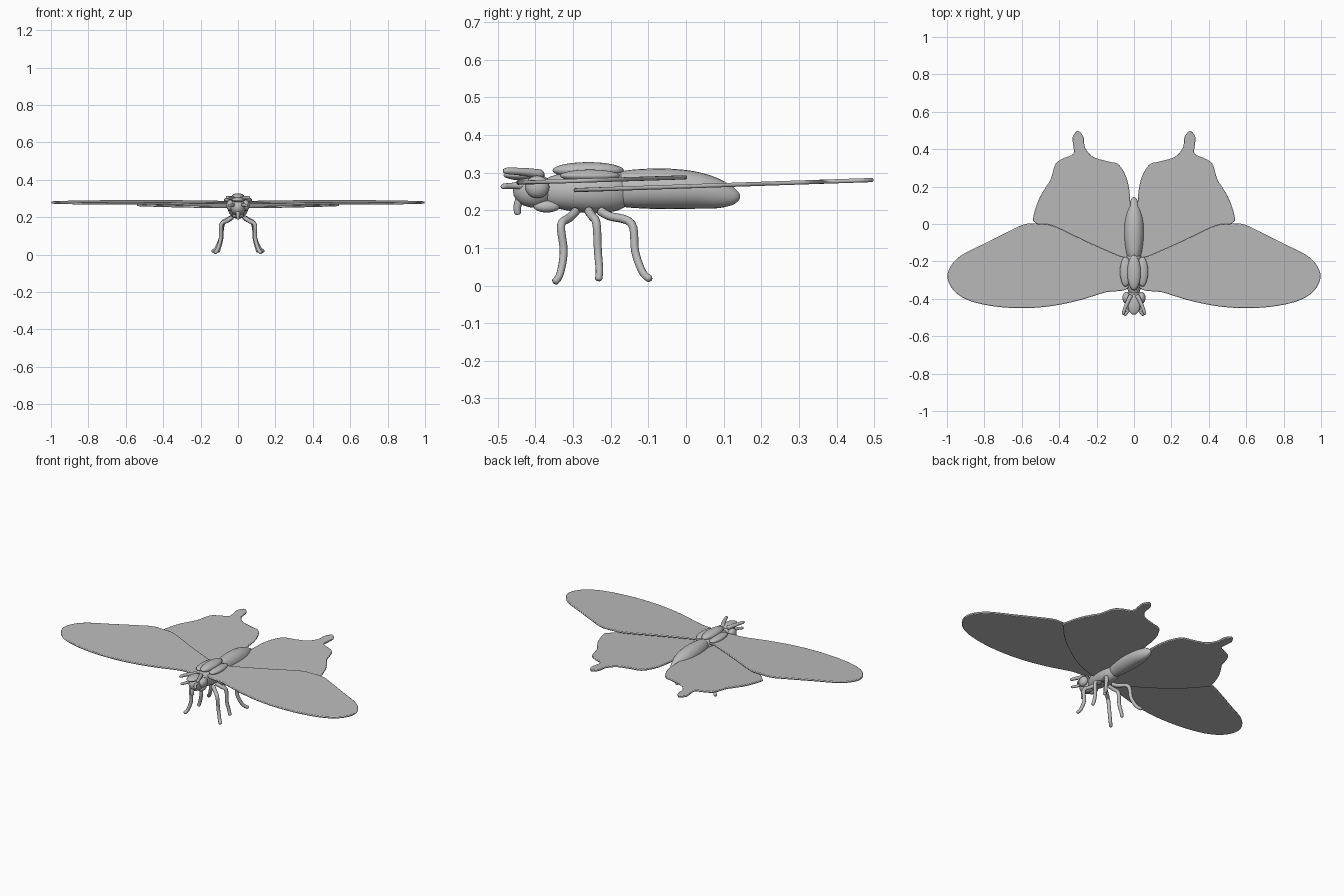
import bpy, bmesh, math
from mathutils import Vector

cube = bpy.data.objects.get("Cube")
if cube:
    bpy.data.objects.remove(cube, do_unlink=True)

grey = bpy.data.materials.new("plain grey")
grey.use_nodes = True
COLOUR = (0.5, 0.5, 0.5, 1)
grey.diffuse_color = COLOUR
grey.node_tree.nodes["Principled BSDF"].inputs["Base Color"].default_value = COLOUR


def finish(name, bm, angle=180):
    bmesh.ops.recalc_face_normals(bm, faces=bm.faces)
    mesh = bpy.data.meshes.new(name)
    bm.to_mesh(mesh)
    bm.free()
    mesh.materials.append(grey)
    obj = bpy.data.objects.new(name, mesh)
    bpy.context.collection.objects.link(obj)
    bpy.ops.object.select_all(action='DESELECT')
    bpy.context.view_layer.objects.active = obj
    obj.select_set(True)
    bpy.ops.object.shade_smooth_by_angle(angle=math.radians(angle))
    return obj


def spline(points, closed=False, steps=5):
    """Smooth curve through the points."""
    pts = [Vector(p) for p in points]
    n = len(pts)
    pick = (lambda i: pts[i % n]) if closed else (lambda i: pts[max(0, min(n - 1, i))])
    out = []
    for i in range(n if closed else n - 1):
        a, b, c, d = (pick(i + k) for k in (-1, 0, 1, 2))
        for s in range(steps):
            t = s / steps
            out.append(0.5 * (2 * b + (c - a) * t + (2 * a - 5 * b + 4 * c - d) * t * t
                              + (3 * b - a - 3 * c + d) * t ** 3))
    if not closed:
        out.append(pts[-1])
    return out


def skin(bm, rings):
    loops = [[bm.verts.new(p) for p in ring] for ring in rings]
    n = len(loops[0])
    for a, b in zip(loops, loops[1:]):
        for i in range(n):
            bm.faces.new((a[i], a[(i + 1) % n], b[(i + 1) % n], b[i]))
    for end in (loops[0], loops[-1]):
        bm.faces.new(end)


def body(name, sections, sides=24):
    """Loft of ellipses along y; each section is y, z, half width, half height."""
    bm = bmesh.new()
    rings = []
    for y, z, w, h in spline(sections):
        turn = [math.tau * i / sides for i in range(sides)]
        rings.append([(w * math.cos(t), y, z + h * math.sin(t)) for t in turn])
    skin(bm, rings)
    return finish(name, bm)


def tube(name, points, r0, r1, side):
    """Tapered round limb along a smooth path."""
    path = [Vector((p.x * side, p.y, p.z)) for p in spline(points)]
    bm = bmesh.new()
    rings = []
    last = len(path) - 1
    for i, p in enumerate(path):
        d = (path[min(i + 1, last)] - path[max(i - 1, 0)]).normalized()
        u = d.cross(Vector((0.3, 0.9, 0.3))).normalized()
        v = d.cross(u)
        r = r0 + (r1 - r0) * i / last
        if i in (0, last):
            r *= 0.6
        rings.append([p + r * (u * math.cos(math.tau * k / 10) + v * math.sin(math.tau * k / 10))
                      for k in range(10)])
    skin(bm, rings)
    return finish(name, bm)


def blob(name, centre, size, side=1):
    bm = bmesh.new()
    bmesh.ops.create_uvsphere(bm, u_segments=20, v_segments=12, radius=1)
    for v in bm.verts:
        v.co = [c + s * a for c, s, a in zip(centre, size, v.co)]
        v.co.x *= side
    return finish(name, bm)


def wing(name, outline, height, slope, side, thick=0.011):
    """Thin plate with a rounded rim, tilted along y."""
    edge = spline(outline, closed=True)
    bm = bmesh.new()
    face = bm.faces.new([bm.verts.new((p.x * side, p.y, height + slope * p.y)) for p in edge])
    made = bmesh.ops.extrude_face_region(bm, geom=[face])["geom"]
    for v in made:
        if isinstance(v, bmesh.types.BMVert):
            v.co.z += thick
    obj = finish(name, bm, 40)
    bevel = obj.modifiers.new("rim", 'BEVEL')
    bevel.width = 0.004
    bevel.segments = 2
    bevel.limit_method = 'ANGLE'
    bevel.angle_limit = math.radians(50)


# Wing outlines for the left side
FORE = [(0.03, -0.19), (0.08, -0.17), (0.25, -0.095), (0.43, -0.01), (0.5, 0.0), (0.58, 0.0),
        (0.66, -0.035), (0.8, -0.105), (0.92, -0.165), (0.98, -0.225), (0.997, -0.29),
        (0.96, -0.36), (0.88, -0.41), (0.75, -0.44), (0.6, -0.45), (0.45, -0.44),
        (0.3, -0.41), (0.15, -0.365), (0.03, -0.34)]
HIND = [(0.02, -0.28), (0.1, -0.285), (0.25, -0.22), (0.42, -0.1), (0.52, 0.0), (0.54, 0.03),
        (0.51, 0.13), (0.47, 0.2), (0.445, 0.24), (0.42, 0.32), (0.38, 0.35), (0.325, 0.375),
        (0.325, 0.42), (0.328, 0.465), (0.3, 0.498), (0.27, 0.465), (0.262, 0.41), (0.22, 0.36),
        (0.14, 0.335), (0.085, 0.32), (0.05, 0.27), (0.03, 0.21), (0.02, 0.12), (0.015, -0.1)]

# Legs: hip, knee, shin, foot
LEGS = {
    "front": [(0.03, -0.29, 0.2), (0.06, -0.31, 0.18), (0.09, -0.332, 0.16),
              (0.092, -0.325, 0.09), (0.108, -0.335, 0.03), (0.125, -0.35, 0.008)],
    "middle": [(0.03, -0.26, 0.2), (0.06, -0.25, 0.185), (0.085, -0.238, 0.165),
               (0.088, -0.234, 0.09), (0.1, -0.23, 0.04), (0.108, -0.233, 0.013)],
    "hind": [(0.03, -0.23, 0.2), (0.05, -0.205, 0.185), (0.08, -0.145, 0.165),
             (0.092, -0.135, 0.09), (0.115, -0.115, 0.035), (0.137, -0.094, 0.016)],
}

for side, label in ((1, "left"), (-1, "right")):
    wing(label + "_forewing", FORE, 0.282, 0.032, side)
    wing(label + "_hindwing", HIND, 0.258, 0.034, side)
    for leg, path in LEGS.items():
        tube(f"{label}_{leg}_leg", path, 0.012, 0.0095, side)
    # Feelers, mouth palps and eyes
    tube(label + "_upper_feeler", [(0.015, -0.38, 0.295), (0.04, -0.43, 0.302), (0.06, -0.485, 0.305)],
         0.013, 0.008, side)
    tube(label + "_lower_feeler", [(0.02, -0.42, 0.265), (0.03, -0.46, 0.265), (0.05, -0.49, 0.263)],
         0.01, 0.007, side)
    blob(label + "_eye", (0.04, -0.395, 0.262), (0.022, 0.032, 0.03), side)
    blob(label + "_palp", (0.015, -0.37, 0.21), (0.016, 0.035, 0.016), side)
    blob(label + "_shoulder", (0.045, -0.255, 0.292), (0.03, 0.08, 0.016), side)

# Body from tail tip to head
body("abdomen", [(-0.2, 0.255, 0.025, 0.04), (-0.15, 0.257, 0.042, 0.05), (-0.06, 0.257, 0.053, 0.054),
                 (0.02, 0.254, 0.05, 0.05), (0.08, 0.246, 0.037, 0.041), (0.12, 0.239, 0.022, 0.026),
                 (0.137, 0.237, 0.012, 0.014), (0.144, 0.237, 0.003, 0.004)])
body("thorax", [(-0.38, 0.25, 0.02, 0.03), (-0.35, 0.25, 0.035, 0.043), (-0.3, 0.25, 0.05, 0.053),
                (-0.24, 0.25, 0.054, 0.058), (-0.18, 0.252, 0.042, 0.052), (-0.14, 0.255, 0.02, 0.03)])
blob("back_ridge", (0, -0.26, 0.306), (0.036, 0.095, 0.022))
blob("head", (0, -0.405, 0.252), (0.04, 0.055, 0.045))
blob("head_crest", (0, -0.43, 0.293), (0.034, 0.055, 0.014))
tube("proboscis", [(0, -0.42, 0.25), (0, -0.438, 0.235), (0, -0.448, 0.21), (0, -0.447, 0.188)],
     0.015, 0.008, 1)
